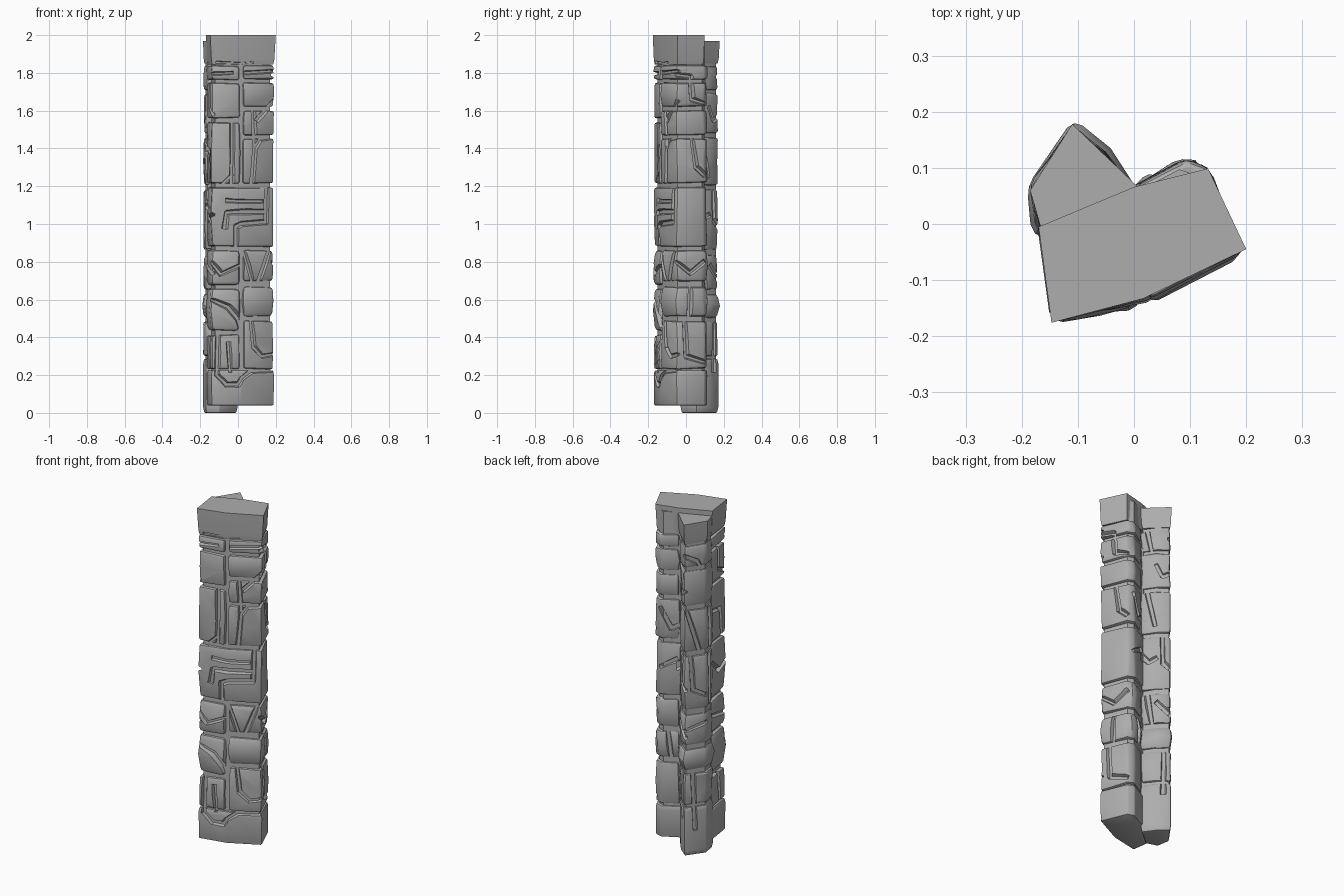
import bpy, bmesh, random, math
from mathutils import Vector

if "Cube" in bpy.data.objects:
    bpy.data.objects.remove(bpy.data.objects["Cube"])
random.seed(4)

# Plan outlines, counter-clockwise
A, M, B = (-.142, -.172), (.02, -.138), (.193, -.05)
C, C2, N, G = (.13, .1), (.09, .114), (.0, .066), (-.166, -.006)
FULL = [A, M, B, C, C2, N, G]
LEFT = [A, (.01, -.142), (-.008, .064), G]
RIGHT = [(.028, -.136), B, C, C2, (.0, .066)]
WING = [(-.172, -.01), (-.1, -.03), (.0, .055), (-.05, .125), (-.11, .174), (-.185, .07)]
CAP = [(-.147, -.176), (.016, -.133), (.2, -.045), (.132, .099), (0, .066), (-.17, -.005)]
CAPW = [(-.165, -.01), (.008, .065), (-.11, .178), (-.185, .06)]


def loft(name, outline, rings, bevel=0.0, jitter=0.0):
    """Closed prism through (z, scale) rings, with chamfered edges."""
    cx = sum(p[0] for p in outline) / len(outline)
    cy = sum(p[1] for p in outline) / len(outline)
    bm = bmesh.new()
    rows = []
    for z, s in rings:
        rows.append([bm.verts.new((cx + (x - cx) * s + random.uniform(-jitter, jitter),
                                   cy + (y - cy) * s + random.uniform(-jitter, jitter),
                                   z + random.uniform(-jitter, jitter))) for x, y in outline])
    n = len(outline)
    for a, b in zip(rows, rows[1:]):
        for i in range(n):
            j = (i + 1) % n
            bm.faces.new((a[i], a[j], b[j], b[i]))
    bm.faces.new(rows[0][::-1])
    bm.faces.new(rows[-1])
    bmesh.ops.recalc_face_normals(bm, faces=bm.faces)
    if bevel:
        sharp = [e for e in bm.edges if e.calc_face_angle(0) > .5]
        bmesh.ops.bevel(bm, geom=sharp, offset=bevel, segments=2, profile=.5,
                        affect='EDGES', clamp_overlap=True)
    me = bpy.data.meshes.new(name)
    bm.to_mesh(me)
    bm.free()
    ob = bpy.data.objects.new(name, me)
    bpy.context.collection.objects.link(ob)
    return ob


def block(name, outline, z0, z1, bulge=1.0, bevel=.012):
    z0, z1 = z0 + .003, z1 - .003
    rings = [(z0, .98), ((z0 + z1) / 2, bulge), (z1, .98)]
    return loft(name, outline, rings, bevel, .0045)


# Inner cores seen at the bottom of the joints
cores = [loft("main_core", FULL, [(.06, .87), (1.97, .87)]),
         loft("wing_core", WING, [(.02, .85), (1.95, .85)])]

# Caps and feet
blocks = [
    loft("main_cap", CAP, [(1.845, .93), (1.87, .96), (2, 1)]),
    loft("wing_cap", CAPW, [(1.85, .9), (1.88, .96), (1.97, 1)]),
    loft("main_foot", FULL, [(.04, .985), (.2, 1), (.225, .97)], .006),
    loft("wing_foot", WING, [(0, .93), (.03, 1), (.26, 1), (.285, .95)], .006),
]

# Stacked stones: bottom, top, bulge
for z0, z1, b in [(.225, .415, 1), (.43, .66, 1.06), (.675, .865, 1.02),
                  (1.21, 1.54, 1), (1.56, 1.75, 1), (1.762, 1.84, 1)]:
    blocks.append(block("left_stone", LEFT, z0, z1, b, .022 if b > 1 else .012))
for z0, z1, b in [(.23, .49, 1), (.505, .675, 1.05), (.69, .865, 1.02),
                  (1.215, 1.455, 1), (1.468, 1.605, 1), (1.62, 1.75, 1), (1.762, 1.84, 1)]:
    blocks.append(block("right_stone", RIGHT, z0, z1, b, .022 if b > 1 else .012))
blocks.append(block("wide_stone", FULL, .88, 1.197))
for z0, z1, b in [(.297, .485, 1), (.5, .635, 1.13), (.65, .84, 1.02), (.86, 1.185, 1),
                  (1.2, 1.46, 1), (1.475, 1.69, 1), (1.705, 1.84, .97)]:
    blocks.append(block("wing_stone", WING, z0, z1, b, .02 if b > 1 else .014))

# Carved channels: bars with a narrow floor, laid along (side position, height) paths
cut = bmesh.new()


def channel(outline, path, w=.011, depth=.02):
    def at(s):
        i = min(int(s), len(outline) - 1)
        p, q = Vector(outline[i]), Vector(outline[(i + 1) % len(outline)])
        d = (q - p).normalized()
        return p.lerp(q, s - i), Vector((d.y, -d.x, 0))
    for (s0, z0), (s1, z1) in zip(path, path[1:]):
        p, q = at(s0)[0].to_3d(), at(s1)[0].to_3d()
        p.z, q.z = z0, z1
        n = at((s0 + s1) / 2)[1]
        d = (q - p).normalized()
        side = d.cross(n).normalized()
        ends = []
        for c in (p - d * .006, q + d * .006):
            k = w * random.uniform(.8, 1.25)
            ends.append([cut.verts.new(c + o) for o in
                         (side * k * 2 + n * depth, side * k * .5 - n * depth,
                          -side * k * .5 - n * depth, -side * k * 2 + n * depth)])
        a, b = ends
        for tri in ((0, 1), (1, 2), (2, 3), (3, 0)):
            i, j = tri
            cut.faces.new((a[i], a[j], b[j]))
            cut.faces.new((a[i], b[j], b[i]))
        cut.faces.new(a[::-1])
        cut.faces.new(b)


def front(*pts, **kw):
    """Path given in front-view x and z."""
    channel(FULL, [((x + .142) / .162 if x <= .02 else 1 + (x - .02) / .173, z)
                   for x, z in pts], **kw)


front((-.11, 1.855), (.02, 1.85), (.08, 1.855), w=.006)
front((-.142, 1.795), (-.03, 1.8), w=.008)
front((.04, 1.8), (.19, 1.81), w=.008)
front((-.035, 1.2), (-.03, 1.36), (-.03, 1.55))
front((-.09, 1.2), (-.03, 1.26), w=.009)
front((.075, 1.2), (.09, 1.4), (.12, 1.45), (.19, 1.46))
front((.09, 1.42), (.08, 1.61))
front((.1, 1.55), (.19, 1.65))
front((-.06, 1.125), (.02, 1.12), (.13, 1.12), w=.009)
front((-.07, .98), (-.06, 1.06), (.02, 1.065), (.14, 1.065), w=.012)
front((.155, 1.2), (.15, 1.01), (.02, 1.0), (-.01, .985), (-.01, .87), w=.012)
front((-.142, .8), (-.09, .735), (.01, .78), w=.009)
front((.03, .865), (.08, .69))
front((.17, .87), (.11, .69))
front((-.142, .6), (-.05, .56), (.0, .5), (.02, .43))
front((-.105, .41), (-.11, .2), (-.06, .15), (.0, .15), (.02, .18), (.07, .22), (.18, .225))
front((-.05, .37), (-.04, .22), w=.009)
front((.07, .5), (.085, .35), (.13, .3), (.19, .31))

# End face, rear and left of the main part
for path in [[(2.0, 1.79), (2.5, 1.78), (2.55, 1.66), (2.99, 1.64)],
             [(2.0, .8), (2.5, .74), (2.99, .8)], [(2.5, .66), (2.45, .5)],
             [(2.3, .5), (2.35, .3), (2.99, .27)], [(2.55, 1.46), (2.7, 1.3), (2.99, 1.26)],
             [(4.0, 1.4), (4.6, 1.28), (4.99, 1.3)],
             [(4.0, 1.05), (4.9, 1.1)], [(4.4, .68), (4.6, .5)],
             [(6.5, 1.76), (6.5, 1.62), (6.99, 1.58)], [(6.0, 1.4), (6.6, 1.38), (6.7, 1.2)],
             [(6.0, 1.1), (6.5, 1.02), (6.99, 1.05)], [(6.0, .78), (6.99, .74)],
             [(6.5, .42), (6.6, .23)]]:
    channel(FULL, path)

# Rear wing
for path in [[(2.4, 1.84), (2.7, 1.7)], [(3.0, 1.62), (3.4, 1.55), (3.99, 1.57)],
             [(2.4, 1.46), (2.9, 1.25)], [(3.4, 1.19), (3.45, 1.02), (3.99, .98)],
             [(2.0, 1.08), (2.5, 1.03), (2.99, 1.05)],
             [(3.0, .78), (3.99, .7)], [(2.4, .84), (2.7, .65)], [(3.5, .49), (3.45, .22)],
             [(4.0, 1.78), (4.6, 1.74), (4.8, 1.69)], [(4.1, 1.46), (4.7, 1.2)],
             [(4.3, 1.19), (4.4, .98), (4.99, .94)], [(4.0, .74), (4.99, .78)],
             [(4.4, .48), (4.5, .15)], [(5.4, 1.47), (5.5, 1.2)], [(5.4, 1.2), (5.5, .86)]]:
    channel(WING, path)

bmesh.ops.recalc_face_normals(cut, faces=cut.faces)
cme = bpy.data.meshes.new("channel_cutter")
cut.to_mesh(cme)
cut.free()
cutter = bpy.data.objects.new("channel_cutter", cme)
bpy.context.collection.objects.link(cutter)
cutter.hide_render = True

for ob in blocks:
    m = ob.modifiers.new("carve", 'BOOLEAN')
    m.operation = 'DIFFERENCE'
    m.solver = 'EXACT'
    m.use_self = True
    m.object = cutter
dg = bpy.context.evaluated_depsgraph_get()
carved = [bpy.data.meshes.new_from_object(o.evaluated_get(dg)) for o in blocks]
for ob, me in zip(blocks, carved):
    ob.modifiers.clear()
    ob.data = me
bpy.data.objects.remove(cutter)

# Dark stone colour; crisp edges with soft faces
stone = bpy.data.materials.new("dark_stone")
stone.diffuse_color = (.42, .42, .42, 1)
stone.use_nodes = True
stone.node_tree.nodes["Principled BSDF"].inputs["Base Color"].default_value = stone.diffuse_color
bpy.ops.object.select_all(action='DESELECT')
for ob in blocks + cores:
    ob.data.materials.clear()
    ob.data.materials.append(stone)
    ob.select_set(True)
bpy.context.view_layer.objects.active = blocks[0]
bpy.ops.object.shade_smooth_by_angle(angle=math.radians(25))
